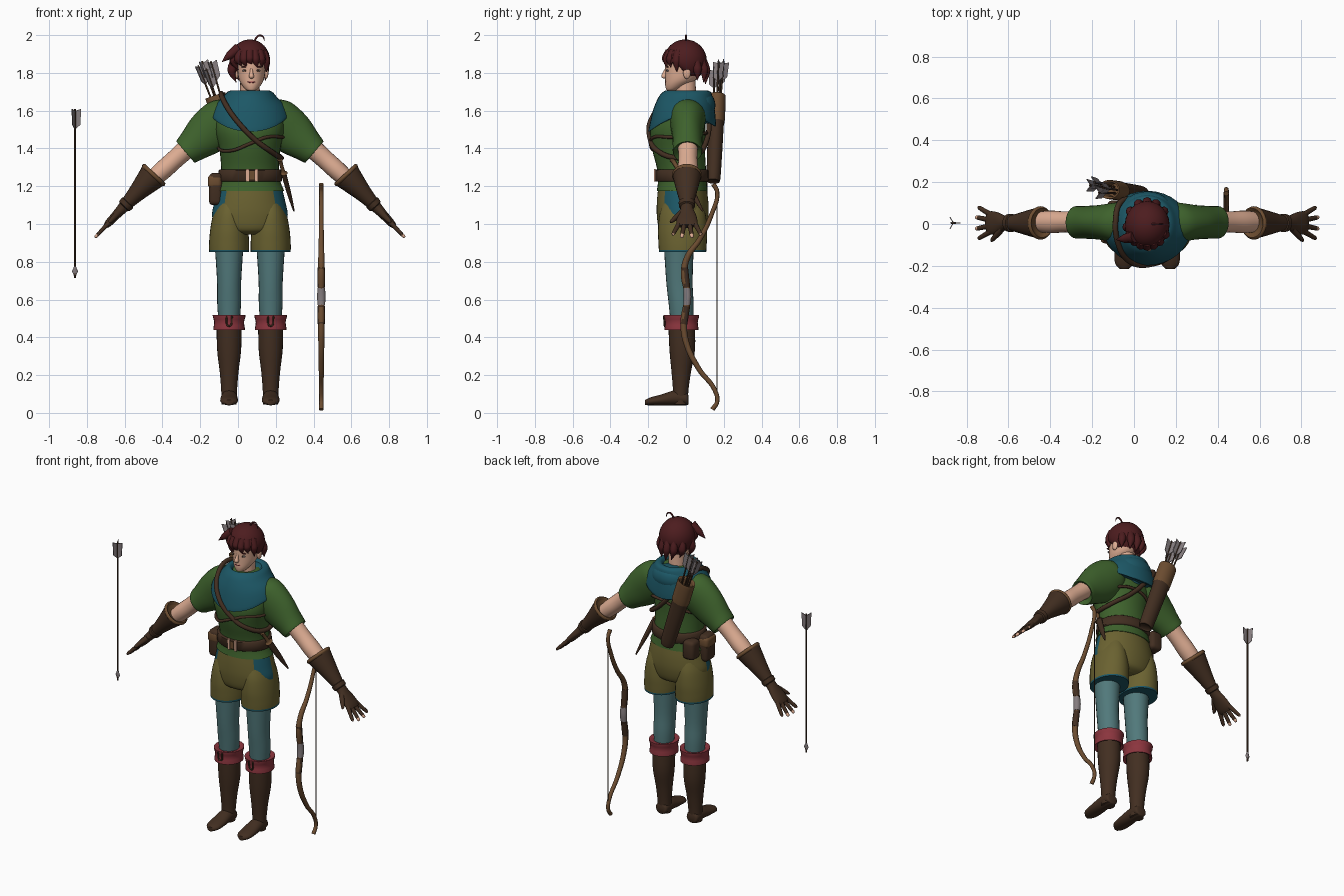
import bpy, bmesh, math
from mathutils import Vector, Matrix

if "Cube" in bpy.data.objects:
    bpy.data.objects.remove(bpy.data.objects["Cube"])
CX = 0.063  # the figure stands slightly off centre
X, Y, Z = Vector((1, 0, 0)), Vector((0, 1, 0)), Vector((0, 0, 1))


def material(name, r, g, b):
    m = bpy.data.materials.new(name)
    m.use_nodes = True
    col = [(c / 255) ** 2.2 for c in (r, g, b)] + [1]
    m.diffuse_color = col
    bsdf = m.node_tree.nodes["Principled BSDF"]
    bsdf.inputs["Base Color"].default_value = col
    bsdf.inputs["Roughness"].default_value = 0.8
    return m


GREEN = material("tunic green", 64, 98, 48)
OLIVE = material("shorts olive", 106, 98, 52)
TEAL = material("hood teal", 34, 88, 102)
LEGS = material("legging blue", 82, 120, 122)
RED = material("cuff red", 138, 56, 64)
DARK = material("dark leather", 68, 50, 38)
HAIR = material("hair maroon", 78, 34, 36)
SKIN = material("skin", 222, 172, 146)
WOOD = material("light leather", 108, 78, 52)
GREY = material("feather grey", 132, 124, 126)


def finish(name, bm, mat, angle=50):
    bmesh.ops.recalc_face_normals(bm, faces=bm.faces)
    me = bpy.data.meshes.new(name)
    bm.to_mesh(me)
    bm.free()
    ob = bpy.data.objects.new(name, me)
    bpy.context.collection.objects.link(ob)
    ob.location.x = CX
    me.materials.append(mat)
    bpy.ops.object.select_all(action="DESELECT")
    ob.select_set(True)
    bpy.context.view_layer.objects.active = ob
    bpy.ops.object.shade_smooth_by_angle(angle=math.radians(angle))
    return ob


def paint(ob, mat, rule):
    ob.data.materials.append(mat)
    for p in ob.data.polygons:
        if rule(p.center):
            p.material_index = len(ob.data.materials) - 1


def spline(a, b, c, d, t):
    return [0.5 * (2 * q + (r - p) * t + (2 * p - 5 * q + 4 * r - s) * t * t
                   + (3 * q - p - 3 * r + s) * t ** 3) for p, q, r, s in zip(a, b, c, d)]


def loft(name, mat, origin, axis, u, rings, n=24, steps=4, shape=None):
    """Skin elliptical rings (distance, radius_u, radius_v, offset_u, offset_v)."""
    axis, u = Vector(axis).normalized(), Vector(u)
    v = axis.cross(u).normalized()
    rings = [list(r) + [0] * (5 - len(r)) for r in rings]
    pad = [rings[0]] + rings + [rings[-1]]
    dense = [spline(*pad[i:i + 4], k / steps) for i in range(len(rings) - 1) for k in range(steps)]
    bm, loops = bmesh.new(), []
    for t, ru, rv, ou, ov in dense + [rings[-1]]:
        ring = []
        for k in range(n):
            a = math.tau * k / n
            co = Vector(origin) + axis * t + u * (ou + ru * math.cos(a)) + v * (ov + rv * math.sin(a))
            ring.append(bm.verts.new(shape(co) if shape else co))
        loops.append(ring)
    for a, b in zip(loops, loops[1:]):
        for k in range(n):
            bm.faces.new((a[k], a[(k + 1) % n], b[(k + 1) % n], b[k]))
    bm.faces.new(loops[0])
    bm.faces.new(loops[-1])
    return finish(name, bm, mat)


def ball(name, mat, centre, size, shape=None):
    bm = bmesh.new()
    bmesh.ops.create_uvsphere(bm, u_segments=24, v_segments=16, radius=1)
    for v in bm.verts:
        v.co = Vector(centre) + Vector(a * b for a, b in zip(v.co, size))
        if shape:
            v.co = shape(v.co)
    return finish(name, bm, mat)


def box(name, mat, centre, size, bevel=0.0):
    bm = bmesh.new()
    bmesh.ops.create_cube(bm, size=1, matrix=Matrix.Translation(centre) @ Matrix.Diagonal((*size, 1)))
    if bevel:
        bmesh.ops.bevel(bm, geom=bm.edges[:], offset=bevel, segments=3, affect="EDGES", profile=0.5)
    return finish(name, bm, mat)


def tube(name, mat, points, radius, radii=None, cyclic=False):
    cu = bpy.data.curves.new(name, "CURVE")
    cu.dimensions, cu.bevel_depth, cu.bevel_resolution = "3D", radius, 2
    cu.use_fill_caps = True
    sp = cu.splines.new("BEZIER")
    sp.bezier_points.add(len(points) - 1)
    sp.use_cyclic_u, sp.resolution_u = cyclic, 8
    for i, (bp, co) in enumerate(zip(sp.bezier_points, points)):
        bp.co, bp.radius = co, radii[i] if radii else 1
        bp.handle_left_type = bp.handle_right_type = "AUTO"
    cu.materials.append(mat)
    ob = bpy.data.objects.new(name, cu)
    ob.location.x = CX
    bpy.context.collection.objects.link(ob)


def arrow(name, tail, tip, head=False):
    tail, tip = Vector(tail), Vector(tip)
    d = (tip - tail).normalized()
    u = d.cross(Y).normalized()
    length = (tip - tail).length
    loft(name + "_shaft", DARK, tail, d, u, [(0, .005, .005), (length, .005, .005)], 8, 1)
    bm = bmesh.new()
    for k in range(3):  # three vanes
        side = Matrix.Rotation(math.tau * k / 3, 3, d) @ u
        thick = d.cross(side) * 0.002
        quad = [tail + d * t + side * w for t, w in ((.012, 0), (0, .033), (.085, .028), (.11, 0))]
        a, b = [[bm.verts.new(c + s * thick) for c in quad] for s in (1, -1)]
        bm.faces.new(a)
        bm.faces.new(b[::-1])
        for i in range(4):
            bm.faces.new((a[i], b[i], b[i - 1], a[i - 1]))
    finish(name + "_fletching", bm, GREY)
    if head:
        loft(name + "_head", GREY, tip, -d, u, [(0, .001, .001), (.035, .016, .006), (.06, .005, .005)], 8, 1)


# Tunic, belt and hood
loft("tunic_body", GREEN, (0, 0, 0), Z, X, [
    (1.175, .182, .135, 0, -.02), (1.23, .160, .128, 0, -.02), (1.30, .153, .13, 0, -.025),
    (1.40, .162, .14, 0, -.04), (1.50, .185, .146, 0, -.043), (1.59, .18, .125, 0, -.025),
    (1.65, .14, .10, 0, -.01), (1.69, .07, .07, 0, 0)], 32)
loft("belt", DARK, (0, 0, 0), Z, X, [(1.225, .166, .137, 0, -.022), (1.23, .171, .142, 0, -.022),
     (1.283, .166, .142, 0, -.024), (1.288, .160, .136, 0, -.024)], 32, 1)
for i, x in enumerate((-.012, .034)):
    box(f"belt_loop_{i}", SKIN, (x, -.165, 1.257), (.016, .009, .066))
box("belt_buckle", WOOD, (.011, -.164, 1.257), (.026, .009, .045))


def drape(co):
    low = max(0, min(1, (1.68 - co.z) / .10))
    s = co.y + .02
    co.z -= low * (.085 * max(0, -s / .175) ** 1.5 + .06 * max(0, s / .175) ** 2)
    return co


loft("hood_cowl", TEAL, (0, 0, 0), Z, X, [
    (1.575, .19, .165, 0, -.025), (1.58, .207, .178, 0, -.02), (1.63, .185, .165, 0, -.012),
    (1.67, .145, .145, 0, -.004), (1.70, .118, .125, 0, .005), (1.703, .092, .10, 0, 0),
    (1.66, .07, .075, 0, 0)], 32, 4, drape)
loft("hood_back_fold", TEAL, (0, .075, 1.61), Z, X, [
    (-.09, .02, .02), (-.05, .08, .055), (.01, .115, .08), (.06, .10, .07), (.085, .05, .04)])

# Head
loft("neck", SKIN, (0, 0, 1.62), Z, X, [(0, .055, .055), (.16, .05, .055, 0, -.005)])
HX = .008
loft("head", SKIN, (HX, 0, 0), Z, X, [
    (1.706, .015, .018, 0, -.08), (1.712, .03, .033, 0, -.072), (1.735, .05, .058, 0, -.052),
    (1.765, .066, .082, 0, -.028), (1.81, .074, .096, 0, -.014), (1.87, .077, .098, 0, -.01),
    (1.93, .06, .075, 0, -.005)])
loft("nose", SKIN, (HX, -.1, 1.83), (0, -.35, -1), X, [
    (0, .006, .006), (.03, .009, .012), (.052, .014, .014), (.062, .008, .008)], 12)
ball("mouth", RED, (HX, -.106, 1.751), (.022, .005, .005))
for s, side in ((1, "left"), (-1, "right")):
    ball(side + "_eye", GREY, (HX + s * .034, -.097, 1.812), (.015, .006, .006))
    ball(side + "_iris", DARK, (HX + s * .034, -.101, 1.812), (.006, .004, .006))
    ball(side + "_brow", HAIR, (HX + s * .036, -.098, 1.832), (.02, .006, .004))
    ball(side + "_ear", SKIN, (HX + s * .078, .005, 1.80), (.012, .02, .032))


# Hair: a cap lifted to the hairline, with tufts
def hairline(co):
    edge = 1.855 if co.y < -.05 else 1.855 - min(1, (co.y + .05) / .07) * .085
    wave = .008 * math.sin(9 * math.atan2(co.y, co.x))
    co.z = max(co.z, edge + wave)
    return co


ball("hair_cap", HAIR, (0, -.004, 1.865), (.107, .114, .112), hairline)
for i, (a, drop) in enumerate([(-150, .07), (-128, .05), (-108, .055), (-90, .045), (-72, .06), (-52, .055),
                               (-28, .08), (-172, .09), (35, .08), (65, .09), (90, .10), (115, .09), (145, .08)]):
    c, s = math.cos(math.radians(a)), math.sin(math.radians(a))
    base = 1.885 if s < -.4 else 1.84
    tube(f"hair_tuft_{i}", HAIR, [(.078 * c, .085 * s, base + .03), (.096 * c, .105 * s, base - drop * .3),
         (.086 * c + .012, .103 * s, base - drop)], .03, [.8, .8, .05])
tube("side_lock", HAIR, [(-.06, -.06, 1.93), (-.11, -.07, 1.89), (-.148, -.075, 1.858)], .03, [1, .7, .05])
tube("crown_lock", HAIR, [(.02, 0, 1.965), (.05, .0, 1.998), (.07, 0, 1.99), (.078, 0, 1.965)], .005, [1, 1, .8, .2])

# Shorts with side patches and hem
hips = loft("shorts_hips", OLIVE, (0, 0, 0), Z, X, [
    (.945, .10, .08, 0, -.02), (.97, .17, .12, 0, -.02), (1.04, .20, .136, 0, -.018),
    (1.12, .187, .136, 0, -.018), (1.21, .165, .125, 0, -.02)], 48, 6)
paint(hips, TEAL, lambda c: abs(c.x) > .125 and -.115 < c.y < -.015 and 1.02 < c.z < 1.19)

# Legs, boots and arms, one set for each side
for s, side in ((1, "left"), (-1, "right")):
    lx = s * .11
    short = loft(side + "_shorts_leg", OLIVE, (lx, -.018, 0), Z, X, [
        (.852, .106, .125), (.90, .106, .128), (.97, .10, .13), (1.05, .085, .122), (1.12, .06, .10)], 32, 6)
    paint(short, TEAL, lambda c: c.z < .864)
    loft(side + "_legging", LEGS, (lx, 0, 0), Z, X, [
        (.48, .056, .06, 0, -.022), (.58, .063, .066, 0, -.026), (.70, .064, .07, 0, -.035),
        (.90, .077, .08, 0, -.038)])
    loft(side + "_boot", DARK, (lx, 0, 0), Z, X, [
        (.045, .04, .04, 0, -.03), (.12, .042, .041, 0, -.028), (.22, .05, .052, 0, -.025),
        (.34, .064, .068, 0, -.02), (.49, .066, .07, 0, -.024)])
    loft(side + "_foot", DARK, (lx, .012, .0), -Y, X, [
        (0, .028, .025, 0, .07), (.012, .04, .036, 0, .076), (.07, .043, .04, 0, .08),
        (.14, .047, .029, 0, .069), (.20, .043, .021, 0, .061), (.228, .02, .014, 0, .055)],
        24, 4, lambda co: Vector((co.x, co.y, max(co.z, .04))))
    loft(side + "_boot_cuff", RED, (lx, -.024, 0), Z, X, [
        (.45, .066, .07), (.438, .084, .09), (.48, .079, .086), (.518, .087, .094), (.512, .062, .066)], 24, 3)
    tube(side + "_cuff_notch", DARK, [(lx - .016, -.117, .512), (lx, -.113, .46), (lx + .016, -.117, .512)], .005)

    loft(side + "_sleeve", GREEN, (s * .12, .008, 1.57), (s * .76, 0, -.65), Y, [
        (-.06, .07, .07), (0, .095, .11), (.06, .092, .122), (.15, .082, .115), (.24, .078, .089),
        (.285, .078, .077), (.29, .07, .07), (.27, .05, .05)])
    loft(side + "_arm", SKIN, (s * .30, .01, 1.43), (s * .74, 0, -.67), Y, [
        (0, .055, .055), (.12, .05, .05), (.22, .054, .05), (.32, .045, .043)])
    hand, along = Vector((s * .507, .005, 1.262)), Vector((s * .685, 0, -.73)).normalized()
    loft(side + "_glove", DARK, hand, along, Y, [
        (.02, .05, .05), (0, .074, .076), (.05, .068, .066), (.13, .052, .048), (.21, .036, .034),
        (.25, .034, .028), (.30, .05, .023), (.35, .056, .020), (.375, .045, .014)])
    loft(side + "_glove_rim", WOOD, hand, along, Y, [
        (.005, .055, .055), (-.008, .07, .072), (.004, .08, .081), (.014, .074, .075)], 24, 3)
    loft(side + "_glove_strap", DARK, hand, along, Y, [(.20, .035, .034), (.205, .044, .041),
         (.23, .042, .038), (.235, .033, .03)], 24, 1)
    for i in range(4):
        spread = (i - 1.5) * .27
        tip_len = .112 - .012 * abs(i - 1.5)
        finger = loft(f"{side}_finger_{i}", DARK, hand + along * .352 + Y * (i - 1.5) * .027,
                      along + Y * spread, (Y - along * spread).normalized(), [
                          (0, .014, .013), (.05, .012, .011), (tip_len - .01, .010, .009), (tip_len, .004, .004)], 10)
        paint(finger, SKIN, lambda c: (c - hand).dot(along) > .435)
    loft(side + "_thumb", DARK, hand + along * .275 - Y * .03, along - Y * .75, X.cross(Z), [
        (-.01, .018, .018), (.04, .017, .015), (.08, .012, .011), (.092, .004, .004)], 12)

# Straps across the chest and back
tube("quiver_strap", DARK, [
    (-.15, .03, 1.69), (-.14, -.09, 1.655), (-.08, -.18, 1.56), (.023, -.19, 1.45), (.11, -.148, 1.385),
    (.166, -.04, 1.35), (.14, .06, 1.37), (.06, .105, 1.43), (-.06, .12, 1.56), (-.13, .10, 1.65)], .014, None, True)
tube("cross_strap", DARK, [
    (-.165, -.04, 1.40), (-.09, -.165, 1.39), (.0, -.186, 1.425), (.09, -.168, 1.46), (.175, -.07, 1.46),
    (.15, .05, 1.47), (.02, .11, 1.48), (-.10, .085, 1.44)], .009, None, True)

# Quiver and its arrows
q0, q1 = Vector((-.03, .145, 1.23)), Vector((-.183, .165, 1.68))
qd = (q1 - q0).normalized()
qu = qd.cross(Y).normalized()
quiver = loft("quiver", DARK, q0, qd, qu, [
    (0, .03, .025), (.008, .043, .036), (.16, .048, .04), (.32, .052, .042), (.335, .056, .046),
    (.46, .056, .046), (.475, .052, .042), (.46, .042, .034), (.38, .04, .03)])
paint(quiver, WOOD, lambda c: (c - q0).dot(qd) > .33)
for i, (a, b, h) in enumerate([(-.022, 0, .18), (.022, .008, .18), (0, -.014, .15), (.005, .016, .195)]):
    off = qu * a + Y * b
    arrow(f"quiver_arrow_{i}", q1 + qd * h + off * 1.6, q1 - qd * .1 + off)

# Pouches and dagger on the belt
box("hip_pouch", DARK, (-.182, -.04, 1.185), (.07, .10, .17), .022)
box("hip_pouch_flap", WOOD, (-.186, -.04, 1.225), (.074, .104, .07), .02)
box("rear_pouch", DARK, (-.15, .07, 1.20), (.08, .085, .12), .022)
loft("dagger_sheath", DARK, (.178, -.03, 1.27), (.06, .13, -.22), X, [
    (0, .014, .022), (.12, .012, .018), (.23, .005, .006), (.24, .002, .002)], 12)
loft("dagger_handle", WOOD, (.178, -.03, 1.27), (-.06, -.13, .22), X, [
    (0, .022, .026), (.012, .011, .012), (.07, .011, .012), (.085, .016, .016), (.092, .008, .008)], 12)

# Bow
BX = .378
limb = [(.145, 1.212), (.165, 1.17), (.135, 1.05), (.07, .915), (.01, .83), (-.01, .75), (.008, .615),
        (-.012, .48), (.002, .37), (.07, .23), (.15, .125), (.165, .06), (.14, .018)]
tube("bow_limbs", WOOD, [(BX, y, z) for y, z in limb], .016,
     [.8, .7, .75, .85, 1, 1.1, 1.1, 1.1, 1, .85, .75, .7, .8])
loft("bow_grip", GREY, (BX, .005, .57), Z, X, [(0, .02, .019), (.045, .022, .02, 0, .003), (.09, .02, .019)], 16)
for i, (y0, z0, y1, z1) in enumerate([(-.008, .77, .003, .665), (.003, .565, -.012, .47)]):
    tube(f"bow_wrap_{i}", DARK, [(BX, y0, z0), (BX, y1, z1)], .019)
tube("bow_string", DARK, [(BX, .165, 1.17), (BX, .165, .06)], .003)

# Loose arrow
arrow("loose_arrow", (-.926, .005, 1.61), (-.926, .005, .715), True)
